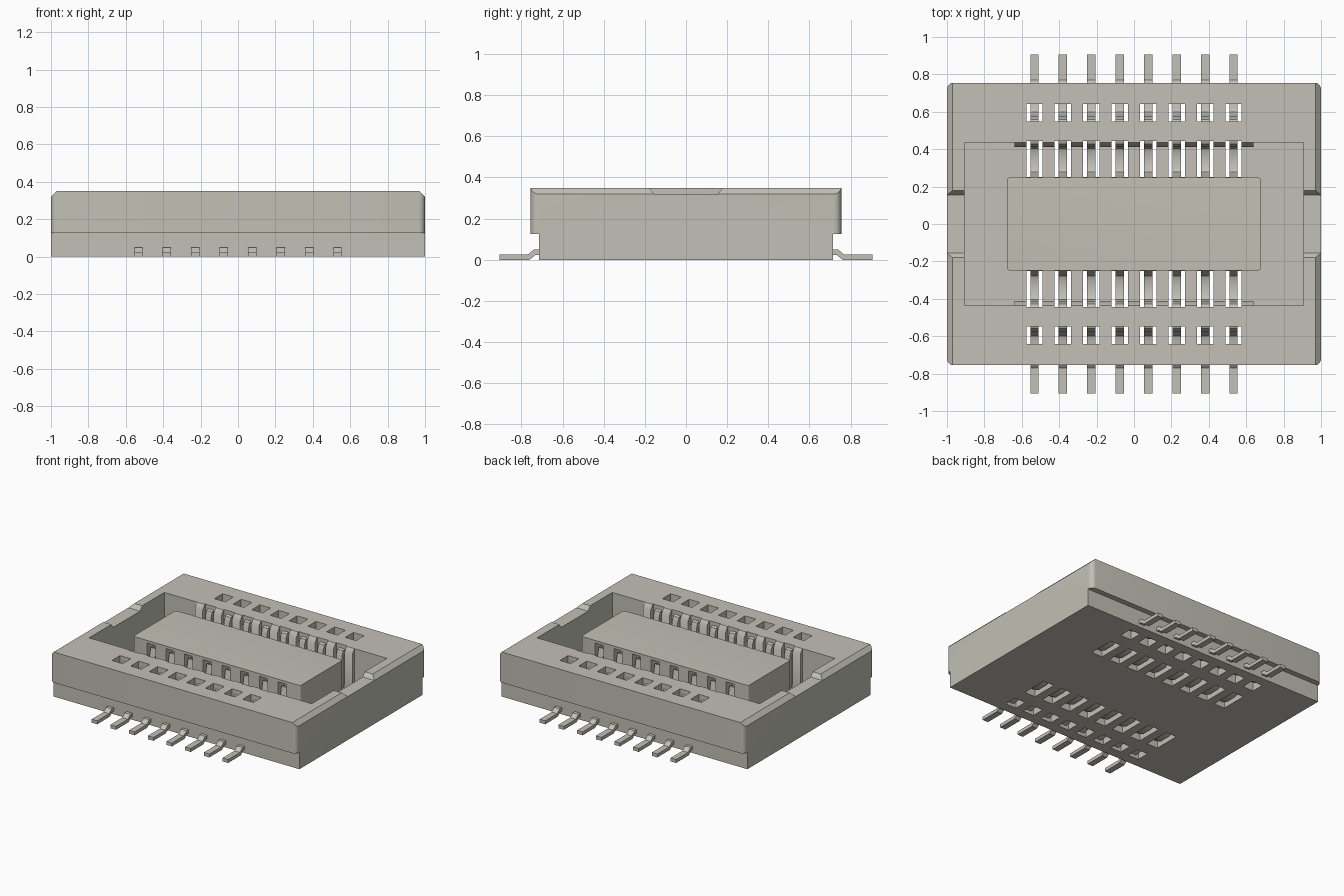
import bpy, bmesh, math
from mathutils import Vector

cube = bpy.data.objects.get("Cube")
if cube:
    bpy.data.objects.remove(cube, do_unlink=True)

COLOR = (0.54, 0.53, 0.465, 1)
mat = bpy.data.materials.new("warm grey")
mat.use_nodes = True
mat.diffuse_color = COLOR
mat.node_tree.nodes["Principled BSDF"].inputs["Base Color"].default_value = COLOR

PITCH, COUNT = 0.152, 8
FIRST = -PITCH * (COUNT - 1) / 2
PIN_X = [FIRST + PITCH * i for i in range(COUNT)]


def new_object(name, bm):
    bmesh.ops.recalc_face_normals(bm, faces=bm.faces)
    mesh = bpy.data.meshes.new(name)
    bm.to_mesh(mesh)
    bm.free()
    mesh.materials.append(mat)
    ob = bpy.data.objects.new(name, mesh)
    bpy.context.collection.objects.link(ob)
    return ob


def add_box(bm, x0, x1, y0, y1, z0, z1):
    verts = bmesh.ops.create_cube(bm, size=1)["verts"]
    for v in verts:
        v.co = ((x0 + x1) / 2 + v.co.x * (x1 - x0),
                (y0 + y1) / 2 + v.co.y * (y1 - y0),
                (z0 + z1) / 2 + v.co.z * (z1 - z0))


def boxes(name, specs):
    bm = bmesh.new()
    for s in specs:
        add_box(bm, *s)
    return new_object(name, bm)


def prism(name, profile, start, end, axis):
    """Extrude a 2D profile along x (profile is y,z) or y (profile is x,z)."""
    bm = bmesh.new()

    def place(p, d):
        return (d, p[0], p[1]) if axis == "x" else (p[0], d, p[1])
    face = bm.faces.new([bm.verts.new(place(p, start)) for p in profile])
    out = bmesh.ops.extrude_face_region(bm, geom=[face])["geom"]
    shift = Vector(place((0, 0), end - start))
    for v in out:
        if isinstance(v, bmesh.types.BMVert):
            v.co += shift
    return new_object(name, bm)


def activate(ob):
    bpy.ops.object.select_all(action="DESELECT")
    ob.select_set(True)
    bpy.context.view_layer.objects.active = ob


def boolean(target, tool, op="DIFFERENCE"):
    mod = target.modifiers.new("boolean", "BOOLEAN")
    mod.operation, mod.object, mod.solver = op, tool, "EXACT"
    activate(target)
    bpy.ops.object.modifier_apply(modifier=mod.name)
    bpy.data.objects.remove(tool, do_unlink=True)


def smooth(ob):
    activate(ob)
    bpy.ops.object.shade_smooth_by_angle(angle=math.radians(35))


# Housing: rounded upper block on a narrower base
bm = bmesh.new()
add_box(bm, -1, 1, -0.755, 0.755, 0.125, 0.35)
upright = [e for e in bm.edges
           if abs(e.verts[0].co.z - e.verts[1].co.z) > 0.1]
bmesh.ops.bevel(bm, geom=upright, offset=0.035, segments=6, profile=0.5,
                affect="EDGES")
housing = new_object("housing", bm)
boolean(housing, boxes("base", [(-1, 1, -0.715, 0.715, 0, 0.15)]), "UNION")

# Chamfered top edges and shallow notches at both ends
for s in (-1, 1):
    wedge = [(s * 0.92, 0.4), (s * 1.05, 0.27), (s * 1.05, 0.4)]
    boolean(housing, prism("chamfer_cutter", wedge, -0.9, 0.9, "y"))
    notch = [(-0.155, 0.32), (0.155, 0.32), (0.205, 0.38), (-0.205, 0.38)]
    boolean(housing, prism("notch_cutter", notch, s * 0.85, s * 1.1, "x"))

# Cavity with sloped lips along the middle and wider ends
FLOOR = 0.06
lip = [(-0.413, FLOOR), (0.413, FLOOR), (0.413, 0.315), (0.471, 0.4),
       (-0.471, 0.4), (-0.413, 0.315)]
boolean(housing, prism("cavity_cutter", lip, -0.65, 0.65, "x"))
boolean(housing, boxes("cavity_end_cutter", [
    (min(s * 0.64, s * 0.905), max(s * 0.64, s * 0.905),
     -0.437, 0.437, FLOOR, 0.5) for s in (-1, 1)]))

# Contact slots and outer windows, cut right through
slots = []
for x in PIN_X:
    for near, far in ((0.25, 0.445), (0.548, 0.642)):
        slots.append((x - 0.044, x + 0.044, near, far, -0.1, 0.5))
        slots.append((x - 0.044, x + 0.044, -far, -near, -0.1, 0.5))
boolean(housing, boxes("slot_cutter", slots))
smooth(housing)

# Central island with a recess for every contact
island = boxes("island", [(-0.68, 0.68, -0.248, 0.248, 0.0, 0.35)])
recesses = []
for x in PIN_X:
    for y0, y1 in ((0.17, 0.3), (-0.3, -0.17)):
        recesses.append((x - 0.033, x + 0.033, y0, y1, 0.04, 0.33))
boolean(island, boxes("recess_cutter", recesses))
bm = bmesh.new()
bm.from_mesh(island.data)
corners = [e for e in bm.edges
           if all(abs(v.co.x) > 0.67 and abs(v.co.y) > 0.24 for v in e.verts)
           and abs(e.verts[0].co.z - e.verts[1].co.z) > 0.1]
bmesh.ops.bevel(bm, geom=corners, offset=0.015, segments=3, profile=0.5,
                affect="EDGES")
bm.to_mesh(island.data)
bm.free()
smooth(island)

# Contacts: bent metal strips, arrayed along x and mirrored across y
path = [Vector(p) for p in (
    (0.907, 0.0125), (0.765, 0.0125), (0.735, 0.037), (0.62, 0.037),
    (0.59, 0.048), (0.573, 0.075), (0.565, 0.27), (0.55, 0.30),
    (0.52, 0.315), (0.46, 0.315), (0.438, 0.305), (0.427, 0.28),
    (0.427, 0.08), (0.415, 0.045), (0.385, 0.03), (0.30, 0.03),
    (0.268, 0.045), (0.255, 0.075), (0.225, 0.22), (0.21, 0.29))]
left, right = [], []
for i, p in enumerate(path):
    a = (p - path[max(i - 1, 0)]).normalized()
    b = (path[min(i + 1, len(path) - 1)] - p).normalized()
    t = (a + b).normalized()
    n = Vector((-t.y, t.x)) * 0.0125 / max(t.dot(b if i == 0 else a), 0.7)
    left.append(p + n)
    right.append(p - n)
contacts = prism("contacts", left + right[::-1],
                 FIRST - 0.0225, FIRST + 0.0225, "x")
array = contacts.modifiers.new("row", "ARRAY")
array.count = COUNT
array.use_relative_offset = False
array.use_constant_offset = True
array.constant_offset_displace = (PITCH, 0, 0)
mirror = contacts.modifiers.new("both sides", "MIRROR")
mirror.use_axis = (False, True, False)
mirror.use_mirror_merge = False
activate(contacts)
for mod in ("row", "both sides"):
    bpy.ops.object.modifier_apply(modifier=mod)
smooth(contacts)
